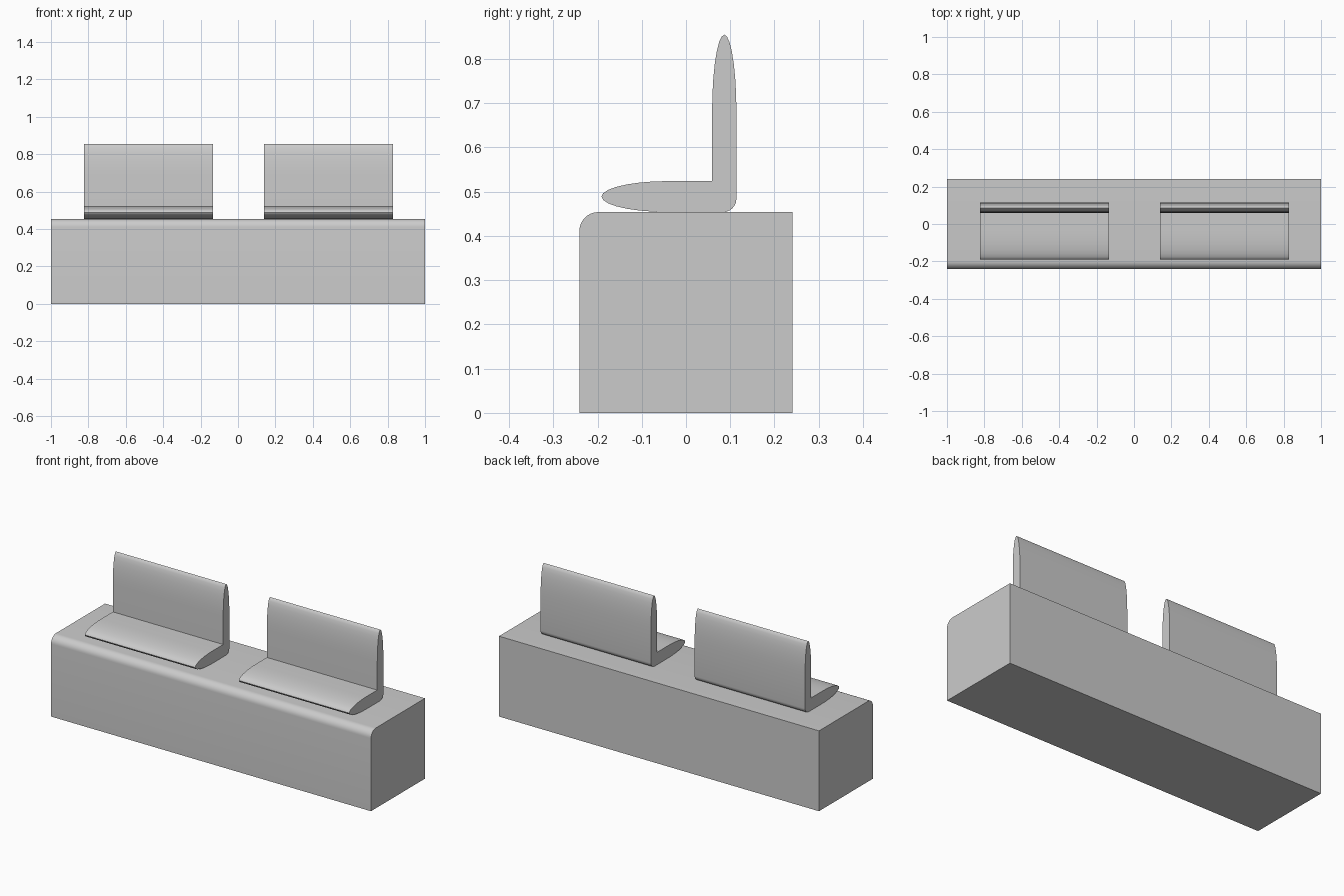
import bpy, bmesh
from math import sin, cos, pi, radians

if "Cube" in bpy.data.objects:
    bpy.data.objects.remove(bpy.data.objects["Cube"])


def arc(cy, cz, ry, rz, a0, a1, n=6):
    """Elliptical arc in the y-z plane, angles in degrees."""
    return [(cy + ry * cos(radians(a0 + (a1 - a0) * i / n)),
             cz + rz * sin(radians(a0 + (a1 - a0) * i / n))) for i in range(n + 1)]


def extrude_profile(name, profile, x0, x1):
    """Sweep a closed y-z profile along x into a solid."""
    bm = bmesh.new()
    face = bm.faces.new([bm.verts.new((x0, y, z)) for y, z in profile])
    out = bmesh.ops.extrude_face_region(bm, geom=[face], use_keep_orig=True)
    moved = [v for v in out["geom"] if isinstance(v, bmesh.types.BMVert)]
    bmesh.ops.translate(bm, verts=moved, vec=(x1 - x0, 0, 0))
    bmesh.ops.recalc_face_normals(bm, faces=bm.faces)
    mesh = bpy.data.meshes.new(name)
    bm.to_mesh(mesh)
    bm.free()
    obj = bpy.data.objects.new(name, mesh)
    bpy.context.collection.objects.link(obj)
    bpy.ops.object.select_all(action='DESELECT')
    obj.select_set(True)
    bpy.context.view_layer.objects.active = obj
    bpy.ops.object.shade_smooth_by_angle(angle=radians(50))
    return obj


# Base block with rounded front top edge
base = [(-0.241, 0), (0.241, 0), (0.241, 0.454)]
base += arc(-0.198, 0.411, 0.043, 0.043, 90, 180, 8)
extrude_profile("base", base, -1, 1)

# L-shaped seat: tapered cushion, rounded heel, tapered backrest
seat = arc(-0.04, 0.489, 0.151, 0.035, 90, 270, 14)       # front nose
seat += arc(0.084, 0.484, 0.030, 0.030, -90, 0, 6)        # heel
seat += arc(0.0865, 0.68, 0.0275, 0.175, 0, 180, 14)      # backrest top
seat += [(0.059, 0.524)]                                  # inner corner

for side, cx in (("left", -0.479), ("right", 0.484)):
    extrude_profile("seat_" + side, seat, cx - 0.345, cx + 0.345)
